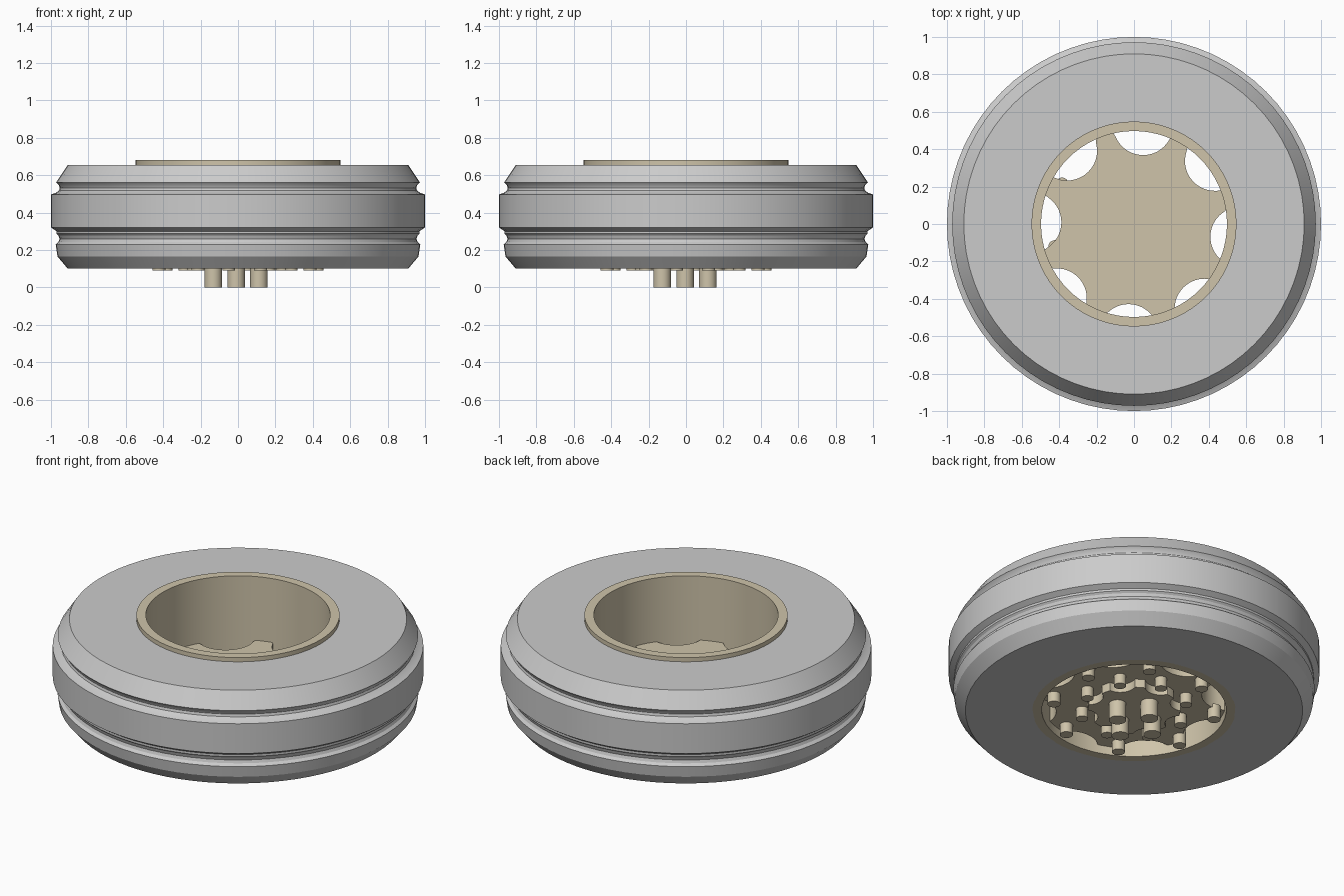
import bpy, bmesh, math
from math import sin, cos, radians, pi, sqrt

if "Cube" in bpy.data.objects:
    bpy.data.objects.remove(bpy.data.objects["Cube"])

tan = bpy.data.materials.new("tan")
tan.diffuse_color = (0.62, 0.55, 0.40, 1)
tan.use_nodes = True
tan.node_tree.nodes["Principled BSDF"].inputs["Base Color"].default_value = tan.diffuse_color


def finish(name, bm, mat=None, angle=25):
    bmesh.ops.recalc_face_normals(bm, faces=bm.faces)
    me = bpy.data.meshes.new(name)
    bm.to_mesh(me)
    bm.free()
    ob = bpy.data.objects.new(name, me)
    bpy.context.collection.objects.link(ob)
    if mat:
        me.materials.append(mat)
    bpy.ops.object.select_all(action='DESELECT')
    ob.select_set(True)
    bpy.context.view_layer.objects.active = ob
    bpy.ops.object.shade_smooth_by_angle(angle=radians(angle))
    return ob


def lathe(name, profile, mat=None, n=72):
    """Revolve a closed (radius, z) profile about z."""
    bm = bmesh.new()
    rings = [[bm.verts.new((r * cos(2 * pi * i / n), r * sin(2 * pi * i / n), z))
              for i in range(n)] for r, z in profile]
    for a, b in zip(rings, rings[1:] + rings[:1]):
        for i in range(n):
            j = (i + 1) % n
            bm.faces.new((a[i], a[j], b[j], b[i]))
    return finish(name, bm, mat)


def scalloped_disc(name, radius, ring, notch, first, centre, z0, z1, n=360):
    """Disc with eight round bites taken out of its edge."""
    cs = [(centre[0] + ring * cos(radians(first + 45 * k)),
           centre[1] + ring * sin(radians(first + 45 * k))) for k in range(8)]
    bm = bmesh.new()
    verts = []
    for i in range(n):
        dx, dy = cos(2 * pi * i / n), sin(2 * pi * i / n)
        r = radius
        for cx, cy in cs:
            b = cx * dx + cy * dy
            d = b * b - cx * cx - cy * cy + notch * notch
            if b > 0 and d > 0:
                r = min(r, b - sqrt(d))
        verts.append(bm.verts.new((r * dx, r * dy, z0)))
    face = bm.faces.new(verts)
    top = bmesh.ops.extrude_face_region(bm, geom=[face])
    bmesh.ops.translate(bm, vec=(0, 0, z1 - z0),
                        verts=[v for v in top['geom'] if isinstance(v, bmesh.types.BMVert)])
    if not face.is_valid or face not in bm.faces[:]:
        bm.faces.new(verts)
    return finish(name, bm, tan)


def pin_ring(name, count, ring, first, radius, z0, z1, centre=(0, 0)):
    """Circle of round pins."""
    bm = bmesh.new()
    for k in range(count):
        a = radians(first) + 2 * pi * k / count
        made = bmesh.ops.create_cone(bm, cap_ends=True, segments=24, radius1=radius,
                                     radius2=radius, depth=z1 - z0)
        bmesh.ops.translate(bm, verts=made['verts'],
                            vec=(centre[0] + ring * cos(a), centre[1] + ring * sin(a), (z0 + z1) / 2))
    return finish(name, bm, tan)


# tyre with a raised middle tread and two rounded grooves
lathe("tyre", [
    (0.545, 0.10), (0.91, 0.10), (0.965, 0.165), (0.975, 0.23),
    (0.960, 0.243), (0.954, 0.26), (0.960, 0.277), (0.97, 0.287),
    (0.97, 0.30), (1.0, 0.32), (1.0, 0.497),
    (0.975, 0.505), (0.957, 0.518), (0.953, 0.532), (0.958, 0.547), (0.972, 0.562),
    (0.91, 0.655), (0.545, 0.655)])

# rim barrel standing slightly proud of the tyre
lathe("rim", [(0.497, 0.10), (0.548, 0.10), (0.548, 0.68), (0.497, 0.68)], tan)

# wheel plate and the smaller hub boss beneath it
scalloped_disc("wheel_plate", 0.498, 0.56, 0.16, -4, (0.01, -0.03), 0.15, 0.30)
scalloped_disc("hub_boss", 0.25, 0.29, 0.085, 35, (0, 0), 0.10, 0.16)

# pins under the plate
pin_ring("outer_pins", 8, 0.44, 16, 0.035, 0.09, 0.17)
pin_ring("middle_pins", 8, 0.29, 35, 0.033, 0.09, 0.17)
pin_ring("hub_pins", 4, 0.122, 0, 0.047, 0.0, 0.12, (-0.01, -0.005))
